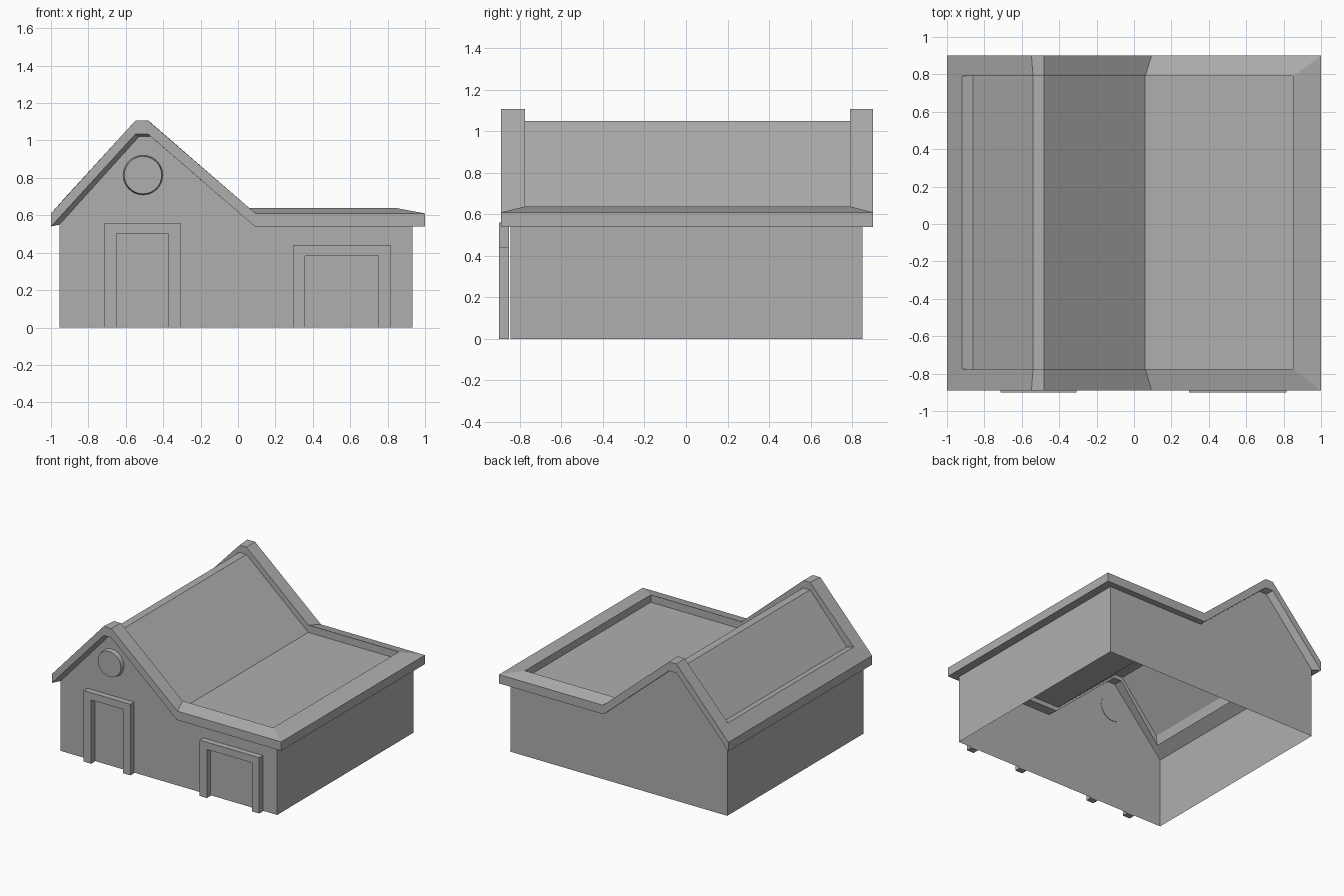
import bpy, bmesh, math
from mathutils import Matrix

if "Cube" in bpy.data.objects:
    bpy.data.objects.remove(bpy.data.objects["Cube"])

grey = bpy.data.materials.new("grey")
grey.diffuse_color = (0.43, 0.43, 0.43, 1)
grey.use_nodes = True
grey.node_tree.nodes["Principled BSDF"].inputs["Base Color"].default_value = grey.diffuse_color


def finish(name, bm, recalc=True):
    if recalc:
        bmesh.ops.recalc_face_normals(bm, faces=bm.faces)
    mesh = bpy.data.meshes.new(name)
    bm.to_mesh(mesh)
    bm.free()
    mesh.materials.append(grey)
    obj = bpy.data.objects.new(name, mesh)
    bpy.context.collection.objects.link(obj)
    return obj


def prism(name, profile, y0, y1):
    """Solid made by extruding an x-z outline from y0 to y1."""
    bm = bmesh.new()
    face = bm.faces.new([bm.verts.new((x, y0, z)) for x, z in profile])
    ext = bmesh.ops.extrude_face_region(bm, geom=[face], use_keep_orig=True)
    verts = [v for v in ext["geom"] if isinstance(v, bmesh.types.BMVert)]
    bmesh.ops.translate(bm, verts=verts, vec=(0, y1 - y0, 0))
    return finish(name, bm)


# Walls: single-skin shell, open at the bottom and under the roof
top = [(-0.955, 0.55), (-0.53, 1.02), (-0.465, 1.02), (0.09, 0.54), (0.934, 0.54)]
outline = [(-0.955, 0)] + top + [(0.934, 0)]
bm = bmesh.new()
front = [bm.verts.new((x, -0.846, z)) for x, z in outline]
back = [bm.verts.new((x, 0.85, z)) for x, z in outline]
bm.faces.new(front)
bm.faces.new(back[::-1])
bm.faces.new((front[1], front[0], back[0], back[1]))
bm.faces.new((front[-1], front[-2], back[-2], back[-1]))
finish("walls", bm, recalc=False)

# Roof: closed rings of the bent profile, bridged from soffit to fascia to rim to deck
rings = [
    # inner soffit edge
    ((-0.775, 0.785), [(-0.87, 0.61), (-0.53, 1.02), (-0.465, 1.02), (0.075, 0.545), (0.85, 0.54)]),
    # soffit at the walls
    ((-0.846, 0.85), top),
    # fascia bottom
    ((-0.89, 0.9), [(-1, 0.54), (-0.548, 1.035), (-0.482, 1.035), (0.09, 0.54), (1, 0.54)]),
    # fascia top
    ((-0.89, 0.9), [(-1, 0.61), (-0.548, 1.107), (-0.482, 1.107), (0.094, 0.61), (1, 0.61)]),
    # rim inner edge
    ((-0.775, 0.79), [(-0.92, 0.70), (-0.54, 1.107), (-0.48, 1.107), (0.06, 0.638), (0.85, 0.638)]),
    # sunken deck edge
    ((-0.775, 0.79), [(-0.86, 0.685), (-0.54, 1.05), (-0.48, 1.05), (0.06, 0.58), (0.85, 0.58)]),
]
bm = bmesh.new()
loops = []
for (y0, y1), prof in rings:
    loops.append([bm.verts.new((x, y0, z)) for x, z in prof]
                 + [bm.verts.new((x, y1, z)) for x, z in reversed(prof)])
# Bridge the rings; the last pair closes the step from the deck to the inner soffit
for a, b in zip(loops, loops[1:] + loops[:1]):
    for i in range(10):
        j = (i + 1) % 10
        bm.faces.new((a[i], a[j], b[j], b[i]))
# Sunken deck
deck = loops[-1]
for i in range(4):
    bm.faces.new((deck[i], deck[i + 1], deck[8 - i], deck[9 - i]))
finish("roof", bm)


# Door surrounds standing just proud of the front wall
def surround(name, x0, x1, h, t, lintel):
    prism(name, [(x0, 0), (x0, h), (x1, h), (x1, 0), (x1 - t, 0),
                 (x1 - t, h - lintel), (x0 + t, h - lintel), (x0 + t, 0)], -0.9, -0.853)


surround("tall_door_surround", -0.715, -0.308, 0.56, 0.065, 0.057)
surround("wide_door_surround", 0.295, 0.815, 0.44, 0.064, 0.057)

# Round gable disc with a slightly tapered edge
bm = bmesh.new()
bmesh.ops.create_cone(bm, cap_ends=True, segments=32, radius1=0.107, radius2=0.1, depth=0.034,
                      matrix=Matrix.Translation((-0.508, -0.859, 0.815)) @ Matrix.Rotation(math.pi / 2, 4, 'X'))
finish("gable_disc", bm)
